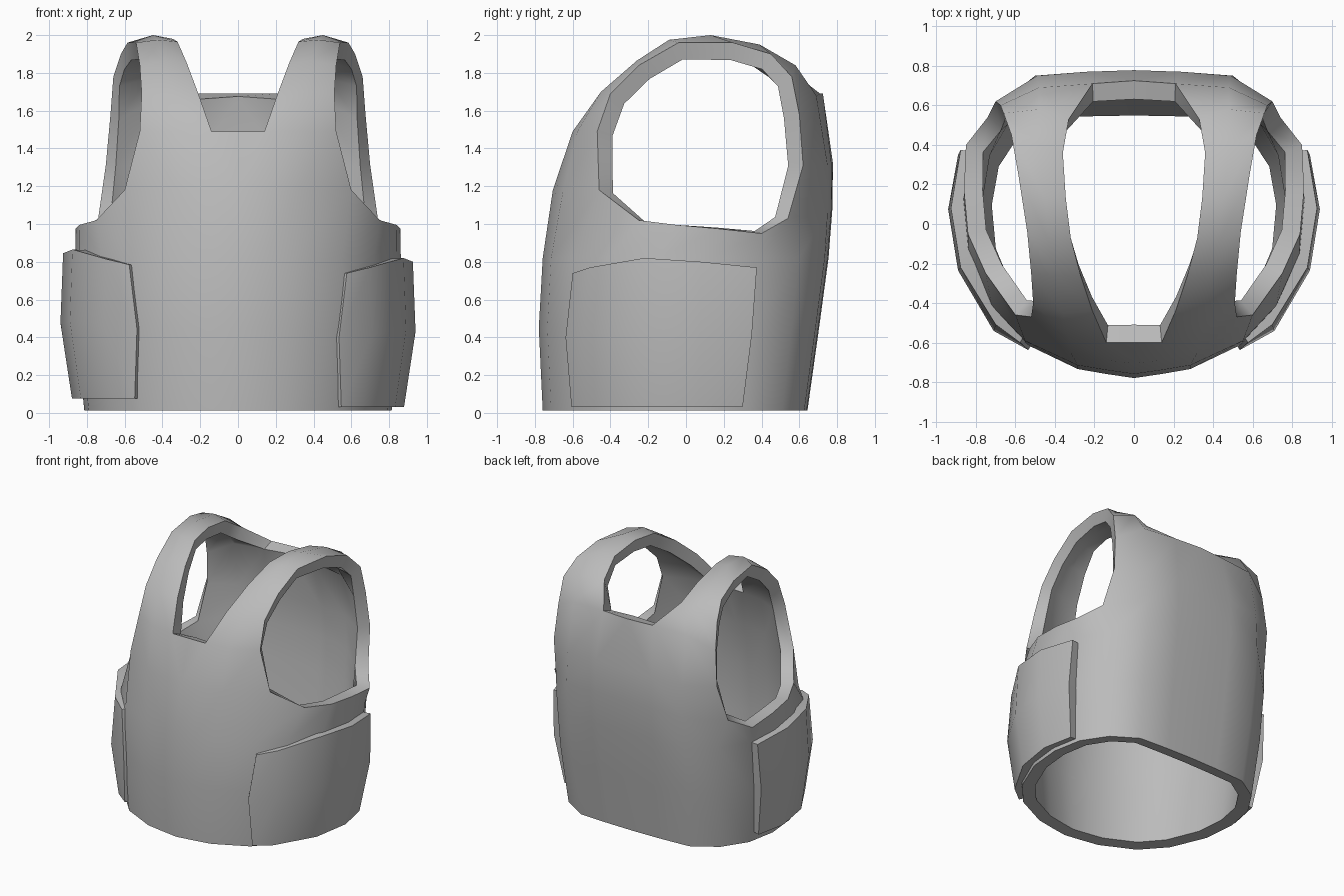
import bpy, bmesh, math

cube = bpy.data.objects.get("Cube")
if cube:
    bpy.data.objects.remove(cube, do_unlink=True)

grey = bpy.data.materials.new("plain_grey")
grey.use_nodes = True
grey.diffuse_color = (0.5, 0.5, 0.5, 1)
grey.node_tree.nodes["Principled BSDF"].inputs["Base Color"].default_value = grey.diffuse_color


def add_row(bm, points):
    return [bm.verts.new(p) for p in points]


def skin(bm, rows):
    """Bridge neighbouring rows of vertices with quads."""
    for low, high in zip(rows, rows[1:]):
        for i in range(len(low) - 1):
            bm.faces.new((low[i], low[i + 1], high[i + 1], high[i]))


def finish(bm, name, thickness, mirrored=False, angle=50):
    """Turn a sheet into a thick, smooth shaded object."""
    mesh = bpy.data.meshes.new(name)
    bm.to_mesh(mesh)
    bm.free()
    obj = bpy.data.objects.new(name, mesh)
    bpy.context.collection.objects.link(obj)
    mesh.materials.append(grey)
    if mirrored:
        mirror = obj.modifiers.new("Mirror", 'MIRROR')
        mirror.merge_threshold = 0.002
    solid = obj.modifiers.new("Thickness", 'SOLIDIFY')
    solid.thickness = thickness
    solid.offset = -1
    bpy.ops.object.select_all(action='DESELECT')
    obj.select_set(True)
    bpy.context.view_layer.objects.active = obj
    bpy.ops.object.convert(target='MESH')
    bpy.ops.object.shade_smooth_by_angle(angle=math.radians(angle))


# Left half of the torso outline, from front centre to back centre
outline = [(0, -.77), (.14, -.75), (.29, -.725), (.56, -.6), (.73, -.42), (.85, -.15),
           (.875, .12), (.83, .39), (.7, .61), (.5, .75), (.24, .765), (0, .77)]

# Waist rings: height, width scale, front scale, back scale
waist = [(.012, .93, .985, .835), (.45, .98, 1.012, .915), (.82, .985, .985, .98)]

# Ring that carries the lower edge of the arm hole
chest = [(0, -.705, 1.18), (.13, -.69, 1.18), (.32, -.65, 1.18), (.6, -.46, 1.18),
         (.75, -.25, 1.02), (.84, -.05, .995), (.86, .17, .975), (.85, .4, .95),
         (.74, .54, 1.03), (.5, .75, 1.06), (.24, .77, 1.08), (0, .775, 1.08)]
neck_front = [(0, -.6, 1.49), (.14, -.6, 1.49), (.33, -.575, 1.49), (.52, -.47, 1.49)]
back_blade = [(.7, .62, 1.31), (.49, .75, 1.31), (.24, .77, 1.32), (0, .778, 1.32)]
neck_back = [(.675, .6, 1.58), (.48, .69, 1.68), (.21, .71, 1.69), (0, .725, 1.69)]

# Shoulder strap stations: neck edge, middle, arm edge
strap = [
    [(.21, -.44, 1.69), (.36, -.45, 1.7), (.51, -.4, 1.69)],
    [(.27, -.26, 1.85), (.39, -.26, 1.865), (.52, -.25, 1.84)],
    [(.32, -.07, 1.965), (.43, -.09, 1.975), (.54, -.04, 1.96)],
    [(.345, .13, 1.98), (.45, .13, 2), (.585, .25, 1.96)],
    [(.36, .36, 1.94), (.48, .39, 1.95), (.62, .45, 1.9)],
    [(.33, .53, 1.83), (.48, .58, 1.84), (.66, .56, 1.78)],
]

# Vest shell: waist, front panel, back panel and straps in one sheet
bm = bmesh.new()
rings = [add_row(bm, [(x * sx, y * (front if y < 0 else back), z) for x, y in outline])
         for z, sx, front, back in waist]
chest_row = add_row(bm, chest)
front_row = add_row(bm, neck_front)
blade_row = add_row(bm, back_blade)
back_row = add_row(bm, neck_back)
strap_rows = [add_row(bm, station) for station in strap]
skin(bm, rings + [chest_row])
skin(bm, [chest_row[:4], front_row])
skin(bm, [chest_row[8:], blade_row, back_row])
skin(bm, [front_row[1:]] + strap_rows + [back_row[2::-1]])
finish(bm, "vest_shell", .095, mirrored=True)

# Side pouches: curved plates wrapped around the hips
pouch_outline = [(.585, -.625), (.71, -.53), (.89, -.23), (.94, .08), (.89, .375)]
pouch_tops = [.74, .77, .82, .8, .77]

# Pouch levels: fraction of height, width, front and back scale, inward bow of front edge
pouch_levels = [(0, .935, .97, .8, 0), (.52, 1, 1.02, .93, .05), (1, .985, .96, 1, 0)]


def side_pouch(name, side, lift):
    bm = bmesh.new()
    rows = []
    for t, sx, front, back, bow in pouch_levels:
        rows.append(add_row(bm, [
            (side * (x * sx - (bow if i == 0 else 0)),
             y * (front if y < 0 else back),
             .03 + lift + (top - .03) * t)
            for i, ((x, y), top) in enumerate(zip(pouch_outline, pouch_tops))]))
    skin(bm, rows)
    if side < 0:
        bmesh.ops.reverse_faces(bm, faces=bm.faces[:])
    finish(bm, name, .075)


side_pouch("left_side_pouch", 1, 0)
side_pouch("right_side_pouch", -1, .045)
